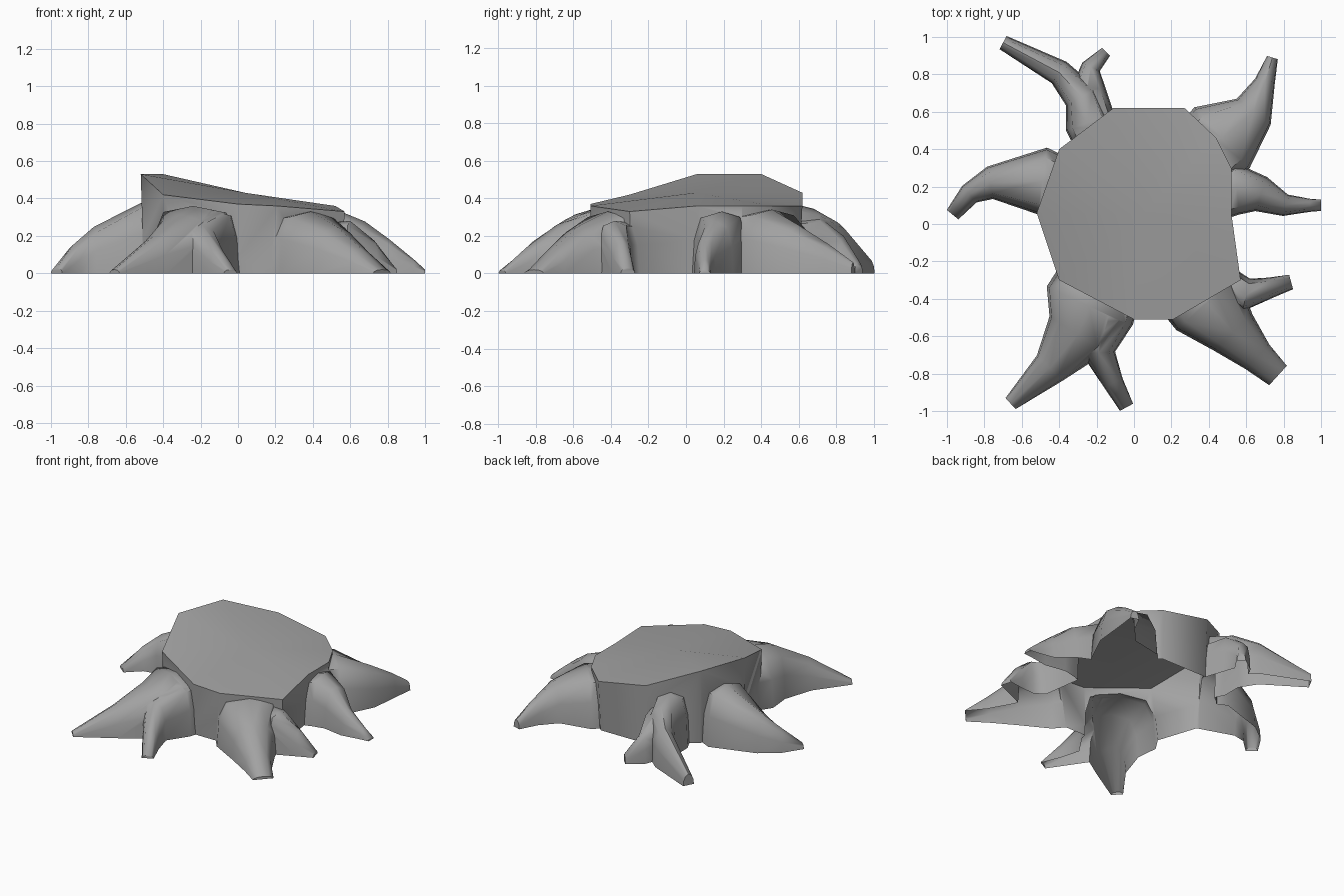
import bpy
import bmesh
from math import radians
from mathutils import Vector

cube = bpy.data.objects.get("Cube")
if cube:
    bpy.data.objects.remove(cube, do_unlink=True)

# Single grey material
grey = bpy.data.materials.new("weathered_grey")
grey.use_nodes = True
colour = (0.36, 0.36, 0.36, 1)
grey.diffuse_color = colour
grey.node_tree.nodes["Principled BSDF"].inputs["Base Color"].default_value = colour


def make_object(name, bm):
    bmesh.ops.recalc_face_normals(bm, faces=bm.faces[:])
    mesh = bpy.data.meshes.new(name)
    bm.to_mesh(mesh)
    bm.free()
    mesh.materials.append(grey)
    obj = bpy.data.objects.new(name, mesh)
    bpy.context.collection.objects.link(obj)
    return obj


def bridge(bm, lower, upper):
    count = len(lower)
    for i in range(count):
        j = (i + 1) % count
        bm.faces.new((lower[i], lower[j], upper[j], upper[i]))


def make_trunk(name, rim, centre):
    """Slightly undercut wall below a slanted, faceted cut."""
    bm = bmesh.new()
    top = [bm.verts.new(point) for point in rim]
    foot = [bm.verts.new((x * 0.95, y * 0.95, -0.3)) for x, y, z in rim]
    bridge(bm, foot, top)
    bm.faces.new(foot)
    middle = bm.verts.new(centre)
    for i, vert in enumerate(top):
        bm.faces.new((vert, top[(i + 1) % len(top)], middle))
    return make_object(name, bm)


def taper(path, heights, widths):
    """Give each path point a ridge height, half width and fullness by distance."""
    points = [Vector(point) for point in path]
    travelled = [0]
    for first, second in zip(points, points[1:]):
        travelled.append(travelled[-1] + (second - first).length)
    # Begin with a section buried in the trunk
    stations = [(points[0] * 0.7, heights[0] * 0.95, widths[0] * 0.95, 1)]
    for point, distance in zip(points, travelled):
        t = distance / travelled[-1]
        height = heights[1] + (heights[0] - heights[1]) * (1 - t ** 1.4)
        width = widths[1] + (widths[0] - widths[1]) * (1 - t) ** 1.5
        stations.append((point, height, width, 1 - t))
    return stations


def arch(height, width, full, depth):
    """Cross-section that is broad at the shoulder and rounder at the tip."""
    half = [(-1, -depth), (-1, 0), (-0.89 - 0.05 * full, (0.45 + 0.1 * full) * height),
            (-0.58 - 0.12 * full, (0.83 + 0.08 * full) * height)]
    whole = half + [(0, height)] + [(-u, z) for u, z in reversed(half)]
    return [(u * width, z) for u, z in whole]


def make_root(name, stations, depth):
    """Loft the cross-section along the tapering stations."""
    bm = bmesh.new()
    rings = []
    last = len(stations) - 1
    for i, (point, height, width, full) in enumerate(stations):
        along = stations[min(i + 1, last)][0] - stations[max(i - 1, 0)][0]
        along.normalize()
        side = Vector((-along.y, along.x))
        rings.append([bm.verts.new((*(point + side * u), z))
                      for u, z in arch(height, width, full, depth)])
    for first, second in zip(rings, rings[1:]):
        bridge(bm, first, second)
    bm.faces.new(rings[0])
    bm.faces.new(rings[-1])
    return make_object(name, bm)


# Slanted rim of the trunk
stump = make_trunk("tree_stump", [
    (-0.11, 0.62, 0.43), (0.27, 0.62, 0.36), (0.44, 0.46, 0.36),
    (0.52, 0.3, 0.36), (0.52, 0.06, 0.36), (0.57, -0.3, 0.33),
    (0.21, -0.51, 0.36), (0, -0.51, 0.37), (-0.4, -0.3, 0.42),
    (-0.52, 0.06, 0.53), (-0.4, 0.4, 0.53)], (0.04, 0.05, 0.43))

# Roots: path from shoulder to tip, then ridge heights and half widths at its ends
roots = {
    "right_root": ([(-0.49, 0.23), (-0.77, 0.22), (-0.88, 0.16), (-0.97, 0.05)],
                   (0.39, 0.03), (0.18, 0.04)),
    "front_right_root": ([(-0.24, -0.44), (-0.3, -0.59), (-0.45, -0.77), (-0.66, -0.96)],
                         (0.36, 0.02), (0.25, 0.04)),
    "front_right_fork": ([(-0.14, -0.5), (-0.19, -0.69), (-0.11, -0.85), (-0.04, -0.98)],
                         (0.34, 0.02), (0.14, 0.04)),
    "front_left_root": ([(0.39, -0.42), (0.53, -0.58), (0.66, -0.71), (0.77, -0.81)],
                        (0.33, 0.02), (0.22, 0.07)),
    "front_left_fork": ([(0.6, -0.38), (0.73, -0.34), (0.84, -0.31)],
                        (0.28, 0.03), (0.09, 0.04)),
    "left_root": ([(0.55, 0.19), (0.68, 0.16), (0.81, 0.1), (0.94, 0.1), (1, 0.1)],
                  (0.33, 0.02), (0.14, 0.03)),
    "back_left_root": ([(0.47, 0.46), (0.64, 0.6), (0.7, 0.76), (0.74, 0.89)],
                       (0.34, 0.06), (0.22, 0.03)),
    "back_right_root": ([(-0.25, 0.54), (-0.28, 0.68), (-0.4, 0.81), (-0.7, 0.97)],
                        (0.38, 0.08), (0.12, 0.04)),
    "back_right_fork": ([(-0.25, 0.71), (-0.23, 0.84), (-0.15, 0.92)],
                        (0.3, 0.06), (0.1, 0.03)),
}

# Fuse the roots into the trunk
bpy.context.view_layer.objects.active = stump
for i, (name, (path, heights, widths)) in enumerate(roots.items()):
    root = make_root(name, taper(path, heights, widths), 0.1 + i * 0.013)
    union = stump.modifiers.new(name, "BOOLEAN")
    union.operation = "UNION"
    union.solver = "EXACT"
    union.object = root
    bpy.ops.object.modifier_apply(modifier=union.name)
    bpy.data.objects.remove(root, do_unlink=True)

# Slice at the ground and leave the underside open
bm = bmesh.new()
bm.from_mesh(stump.data)
bmesh.ops.bisect_plane(bm, geom=bm.verts[:] + bm.edges[:] + bm.faces[:],
                       plane_co=(0, 0, 0), plane_no=(0, 0, 1), clear_inner=True)
bmesh.ops.remove_doubles(bm, verts=bm.verts[:], dist=0.0005)
bm.to_mesh(stump.data)
bm.free()

bpy.ops.object.select_all(action="DESELECT")
stump.select_set(True)
bpy.ops.object.shade_smooth_by_angle(angle=radians(55))
